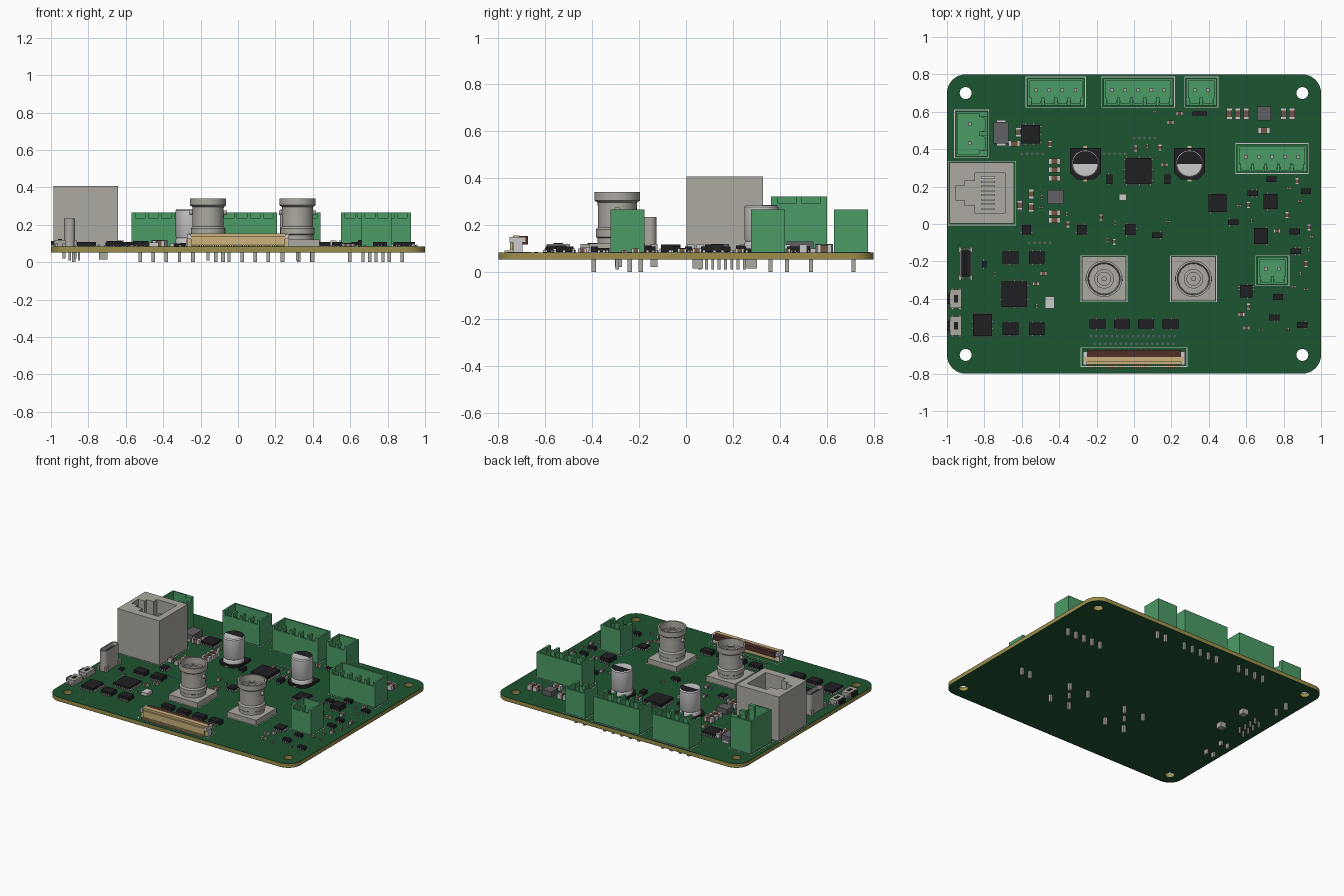
import bpy, bmesh, math, random
from mathutils import Matrix

if "Cube" in bpy.data.objects:
    bpy.data.objects.remove(bpy.data.objects["Cube"])

random.seed(4)
T = 0.083                     # top of the board
COL = dict(mask=(.012, .09, .03), core=(.33, .27, .07), green=(.07, .33, .13), black=(.014, .014, .016),
           metal=(.42, .40, .36), silver=(.6, .6, .62), tan=(.6, .45, .2), brown=(.08, .03, .02),
           part=(.17, .09, .06), white=(.75, .78, .75), grey=(.12, .12, .13), via=(.09, .13, .1))


def finish(ob, col):
    m = bpy.data.materials.get(col) or bpy.data.materials.new(col)
    m.diffuse_color = (*COL[col], 1)
    m.use_nodes = True
    m.node_tree.nodes["Principled BSDF"].inputs["Base Color"].default_value = m.diffuse_color
    ob.data.materials.clear()
    ob.data.materials.append(m)
    bpy.ops.object.select_all(action='DESELECT')
    ob.select_set(True)
    bpy.context.view_layer.objects.active = ob
    return ob


def from_bm(name, bm, col):
    me = bpy.data.meshes.new(name)
    bm.to_mesh(me)
    bm.free()
    ob = bpy.data.objects.new(name, me)
    bpy.context.collection.objects.link(ob)
    return finish(ob, col)


def boxes(name, items, col):
    """Many boxes in one mesh: (x, y, size x, size y, bottom, top)"""
    bm = bmesh.new()
    for x, y, sx, sy, z0, z1 in items:
        M = Matrix.Translation((x, y, (z0 + z1) / 2)) @ Matrix.Diagonal((sx, sy, z1 - z0, 1))
        bmesh.ops.create_cube(bm, size=1, matrix=M)
    return from_bm(name, bm, col)


def plate(name, loops, z0, z1, col, at=(0, 0), rot=0):
    """Filled outlines with holes, extruded from z0 to z1"""
    cu = bpy.data.curves.new(name, 'CURVE')
    cu.dimensions, cu.fill_mode, cu.extrude = '2D', 'BOTH', (z1 - z0) / 2
    for lp in loops:
        s = cu.splines.new('POLY')
        s.points.add(len(lp) - 1)
        for p, (x, y) in zip(s.points, lp):
            p.co = (x, y, 0, 1)
        s.use_cyclic_u = True
    ob = bpy.data.objects.new(name, cu)
    bpy.context.collection.objects.link(ob)
    ob.location, ob.rotation_euler = (*at, (z0 + z1) / 2), (0, 0, rot)
    finish(ob, col)
    bpy.ops.object.convert(target='MESH')
    bpy.ops.object.shade_smooth_by_angle(angle=math.radians(35))
    return ob


def lathe(name, prof, at, col):
    bm = bmesh.new()
    vs = [bm.verts.new((r, 0, z)) for r, z in prof]
    es = [bm.edges.new(p) for p in zip(vs, vs[1:])]
    bmesh.ops.spin(bm, geom=vs + es, cent=(0, 0, 0), axis=(0, 0, 1), angle=2 * math.pi, steps=40)
    bmesh.ops.remove_doubles(bm, verts=bm.verts, dist=1e-5)
    bmesh.ops.recalc_face_normals(bm, faces=bm.faces)
    ob = from_bm(name, bm, col)
    ob.location = (*at, 0)
    bpy.ops.object.shade_smooth_by_angle(angle=math.radians(35))


def rect(x, y, w, h, r=0):
    if not r:
        return [(x + a * w / 2, y + b * h / 2) for a, b in ((1, 1), (-1, 1), (-1, -1), (1, -1))]
    return [(x + a * (w / 2 - r) + r * math.cos(t), y + b * (h / 2 - r) + r * math.sin(t))
            for q, (a, b) in enumerate(((1, 1), (-1, 1), (-1, -1), (1, -1)))
            for t in [(q + i / 8) * math.pi / 2 for i in range(9)]]


def circle(x, y, r, n=32):
    return [(x + r * math.cos(i * 2 * math.pi / n), y + r * math.sin(i * 2 * math.pi / n)) for i in range(n)]


# Board: core with a mask layer on each side and four mounting holes
outline = [rect(0, 0, 2, 1.6, .1)] + [circle(x, y, .032) for x in (-.9, .9) for y in (-.7, .7)]
plate("board_core", outline, .055, T - .002, 'core')
plate("board_top_mask", outline, T - .002, T, 'mask')
plate("board_bottom_mask", outline, .053, .055, 'mask')

silk, pins, taken = [], [], []


def silk_frame(x, y, w, h):
    silk.extend([rect(x, y, w, h), rect(x, y, w - .008, h - .008)])
    taken.append((x, y, w, h))


# Pluggable terminal headers: shroud, castellated rim and contact pins
def terminal(name, x, y, n, pitch=.07, depth=.145, top=.266, rot=0):
    w = n * pitch + (.022 if rot == 0 else .037)
    h, t, step = depth / 2, .012, .03
    cells = [(i - (n - 1) / 2) * pitch for i in range(n)]
    inner = [(w / 2 - t, h - t), (-w / 2 + t, h - t), (-w / 2 + t, -h + .045)]
    for c in cells:
        k = pitch / 2
        inner += [(c - k * .85, -h + .045), (c - k * .6, -h + t), (c + k * .6, -h + t), (c + k * .85, -h + .045)]
    inner.append((w / 2 - t, -h + .045))
    plate(name + "_shroud", [rect(0, 0, w, depth), inner], T, top - step, 'green', (x, y), rot)
    rim = [(0, h - t / 2, w, t, top - step, top), (0, 0, w - .01, depth - .01, T, T + .05)]
    rim += [(s * (w - t) / 2, 0, t, depth, top - step, top) for s in (-1, 1)]
    rim += [((i - n / 2) * pitch, -h + .022, pitch * .25, .044, top - step, top) for i in range(n + 1)]
    ob = boxes(name + "_rim_and_floor", rim, 'green')
    ob.location, ob.rotation_euler = (x, y, 0), (0, 0, rot)
    ob = boxes(name + "_pins", [(c, .01, .018, .018, 0, top - .05) for c in cells], 'metal')
    ob.location, ob.rotation_euler = (x, y, 0), (0, 0, rot)
    silk_frame(x, y, *((w + .02, depth + .02) if rot == 0 else (depth + .02, w + .02)))


terminal("motor_terminal", -.418, .705, 4)
terminal("encoder_terminal", .022, .705, 5)
terminal("switch_terminal", .36, .705, 2)
terminal("sensor_terminal", .738, .35, 5)
terminal("brake_terminal", .74, -.25, 2)
terminal("power_terminal", -.868, .482, 2, .1016, .168, .322, math.pi / 2)

# Vertical network jack with stepped latch opening and contacts
cy = .165
half = [(-.69, .107), (-.85, .107), (-.85, .065), (-.905, .065), (-.905, .038), (-.955, .038)]
cavity = [(x, cy + y) for x, y in half] + [(x, cy - y) for x, y in reversed(half)]
plate("jack_shell", [rect(-.813, cy, .345, .325), cavity], .16, .408, 'metal')
boxes("jack_base", [(-.813, cy, .345, .325, T, .16)], 'metal')
boxes("jack_contacts", [(-.78, cy - .084 + i * .024, .075, .009, .16, .32) for i in range(8)], 'silver')
silk_frame(-.813, cy, .365, .345)
pins += [(-.9 + .05 * (i % 2), .06 + .027 * i, .012, .012, .01, T) for i in range(8)]
pins += [(-.72, cy + s * .115, .045, .045, .015, T) for s in (-1, 1)]

# Coaxial sockets
bnc = [(0, .12), (.085, .12), (.085, .145), (.092, .15), (.092, .18), (.083, .19), (.083, .295), (.097, .305),
       (.097, .342), (.086, .342), (.08, .2), (.052, .2), (.052, .3), (.035, .3), (.035, .22), (.013, .22),
       (.013, .285), (0, .285)]
for name, x in (("angle_socket", -.16), ("torque_socket", .318)):
    y = -.293
    lathe(name + "_barrel", bnc, (x, y), 'metal')
    boxes(name + "_base", [(x, y, .236, .236, T, .122)], 'metal')
    bm = bmesh.new()
    bmesh.ops.create_cone(bm, cap_ends=True, segments=16, radius1=.013, radius2=.013, depth=.2,
                          matrix=Matrix.Translation((x, y, .265)) @ Matrix.Rotation(math.pi / 2, 4, 'Y'))
    bmesh.ops.delete(bm, geom=[f for f in bm.faces if False], context='FACES')
    for v in list(bm.verts):      # two studs: keep the outer ends only
        v.co.x = v.co.x
    bmesh.ops.bisect_plane(bm, geom=bm.verts[:] + bm.edges[:] + bm.faces[:], plane_co=(x - .081, 0, 0), plane_no=(1, 0, 0))
    bmesh.ops.bisect_plane(bm, geom=bm.verts[:] + bm.edges[:] + bm.faces[:], plane_co=(x + .081, 0, 0), plane_no=(1, 0, 0))
    bmesh.ops.delete(bm, geom=[f for f in bm.faces if abs(f.calc_center_median().x - x) < .08], context='FACES')
    from_bm(name + "_studs", bm, 'metal')
    silk_frame(x, y, .25, .25)
    pins += [(x + a * .08, y + b * .1, .02, .02, 0, T) for a in (-1, 1) for b in (-1, 1)]
    pins.append((x, y, .016, .016, .01, T))

# Electrolytic capacitors
can = [(0, .1), (.073, .1), (.073, .122), (.068, .13), (.073, .138), (.073, .276), (.067, .284), (0, .284)]
for name, x in (("left_capacitor", -.26), ("right_capacitor", .297)):
    y, a, c = .322, .083, .035
    base = [(a, a), (-a, a), (-a, -a + c), (-a + c, -a), (a - c, -a), (a, -a + c)]
    plate(name + "_base", [base], T, .1, 'black', (x, y))
    lathe(name + "_can", can, (x, y), 'silver')
    plate(name + "_mark", [circle(0, 0, .067, 32)[:17]], .283, .2855, 'black', (x, y))
    boxes(name + "_tabs", [(x, y + s * .088, .02, .016, T, T + .006) for s in (-1, 1)], 'tan')
    taken.append((x, y, .19, .19))

# Upright data port
plate("port_shell", [rect(-.9, -.212, .058, .172, .027), rect(-.9, -.212, .046, .16, .021)], T, .234, 'metal')
boxes("port_tongue", [(-.9, -.212, .014, .12, T, .215), (-.9, -.212, .04, .14, T, .11)], 'black')
pins += [(-.9 + a * .03, -.212 + b * .075, .014, .03, .02, .12) for a in (-1, 1) for b in (-1, 1)]
taken.append((-.9, -.212, .09, .2))

# Side push buttons
for i, y in enumerate((-.4, -.545)):
    boxes(f"button_{i+1}_body", [(-.952, y, .062, .1, T, .12)] +
          [(-.95 + a * .02, y + b * .052, .016, .014, T, .1) for a in (-1, 1) for b in (-1, 1)], 'metal')
    boxes(f"button_{i+1}_plunger", [(-.99, y, .02, .055, .09, .114), (-.952, y, .02, .04, .118, .123)], 'black')
    taken.append((-.95, y, .11, .13))

# Flat cable connector: housing, dark latch, end clips and fifty leads
boxes("cable_housing", [(0, -.72, .53, .042, T, .13), (0, -.724, .53, .028, .12, .155),
                        (0, -.742, .5, .016, T + .01, .14)], 'tan')
boxes("cable_latch", [(0, -.692, .5, .036, .118, .153)], 'brown')
boxes("cable_end_clips", [(s * .262, -.718, .02, .07, .125, .15) for s in (-1, 1)] +
      [(s * .262, -.718, .024, .04, T, .13) for s in (-1, 1)], 'white')
boxes("cable_leads", [((i - 24.5) * .01, -.76, .005, .03, T, .092) for i in range(50)], 'tan')
silk_frame(0, -.712, .57, .105)

# Integrated circuits (x, y, width, depth, height) with leads all round
chips = [(-.64, -.375, .135, .135, .022), (-.81, -.54, .1, .12, .025), (.024, .283, .14, .14, .03),
         (-.553, .48, .1, .1, .025), (.447, .112, .095, .095, .025), (-.28, -.03, .05, .05, .02),
         (-.575, -.03, .05, .05, .02), (-.02, -.03, .058, .058, .02), (.6, -.36, .066, .066, .02)]
# Packages with leads on the two long sides
duals = [(x, y, .085, .065, .03) for x in (-.66, -.52) for y in (-.18, -.56)]
duals += [(x, -.535, .085, .05, .03) for x in (-.195, -.065, .065, .195)]
duals += [(.73, .12, .075, .08, .035), (.68, -.065, .075, .085, .035), (.125, -.06, .055, .03, .025),
          (.35, .59, .08, .022, .02), (-.8, -.215, .025, .035, .02)]
duals += [(x, y, .055, .03, .025) for x, y in ((.53, .01), (.635, .165), (.735, .24), (.86, -.04), (.865, -.145),
                                               (.92, .175), (.9, -.54), (.75, -.5), (.77, -.39))]
duals += [(x, .24, .032, .05, .03) for x in (-.13, .18)]
leads = []
for x, y, w, d, h in chips + duals:
    quad = (x, y, w, d, h) in chips
    n = max(2, int(w / .014))
    for i in range(n):
        o = (i - (n - 1) / 2) / n
        leads += [(x + o * w, y + s * (d / 2 + .003), .006, .014, T, T + .01) for s in (-1, 1)]
        if quad:
            leads += [(x + s * (w / 2 + .003), y + o * d, .014, .006, T, T + .01) for s in (-1, 1)]
    taken.append((x, y, w + .03, d + .03))
boxes("chip_bodies", [(x, y, w, d, T + .003, T + h) for x, y, w, d, h in chips + duals], 'black')
boxes("chip_leads", leads, 'silver')

# Inductors, diode, crystal and indicator
boxes("inductors", [(.695, .59, .075, .075, T, .12), (-.42, .145, .085, .075, T, .12)], 'grey')
boxes("diode", [(-.71, .487, .08, .115, T, .13)], 'grey')
boxes("diode_tabs", [(-.71, .487 + s * .06, .05, .02, T, .1) for s in (-1, 1)], 'silver')
boxes("crystal", [(-.45, -.42, .05, .065, T, .105)], 'white')
boxes("indicator", [(-.06, .143, .042, .034, T, .1)], 'white')
taken += [(.695, .59, .1, .1), (-.42, .145, .1, .1), (-.71, .487, .1, .15), (-.45, -.42, .07, .08), (-.06, .143, .05, .05)]

# Passives: larger ones placed, small ones scattered through the busy areas
body, ends = [], []


def passive(x, y, l, w, h, vertical):
    sx, sy = (w, l) if vertical else (l, w)
    body.append((x, y, sx, sy, T, T + h))
    for s in (-1, 1):
        e = (x, y + s * l * .4, w * 1.04, l * .24) if vertical else (x + s * l * .4, y, l * .24, w * 1.04)
        ends.append((*e, T, T + h + .001))
    taken.append((x, y, sx + .012, sy + .012))


for x in (.51, .555, .6, .8, .845):
    passive(x, .59, .06, .03, .032, True)
for x, y in ((.695, .5), (-.425, .335), (-.425, .29), (-.425, .245), (-.425, .06), (-.425, .02), (-.64, .43)):
    passive(x, y, .06, .03, .032, False)
for x, y in ((-.61, .1), (-.55, .09), (-.55, .16), (-.62, .49)):
    passive(x, y, .05, .028, .025, True)
areas = [(.55, .95, -.14, .23, 42), (.56, .93, -.58, -.2, 42), (-.8, -.45, -.62, -.12, 22), (-.12, .2, .16, .42, 14),
         (-.66, -.35, -.02, .22, 12), (-.3, .2, -.1, .08, 10), (.1, .25, .53, .6, 6), (-.68, -.44, .4, .58, 8)]
for x0, x1, y0, y1, count in areas:
    for _ in range(count):
        x, y = random.uniform(x0, x1), random.uniform(y0, y1)
        if all(abs(x - a) > w / 2 + .022 or abs(y - b) > d / 2 + .022 for a, b, w, d in taken):
            passive(x, y, *random.choice([(.036, .02, .016), (.022, .012, .01)]), random.random() < .5)
boxes("passive_bodies", body, 'part')
boxes("passive_ends", ends, 'silver')

# Through-board pins, printed outlines and rows of vias
boxes("through_pins", pins, 'metal')
plate("printed_outlines", silk, T, T + .001, 'white')
rows = [(-.23, -.6, 17), (-.21, -.64, 16), (.0, .46, 5), (-.16, .375, 5), (-.16, -.02, 0), (-.56, -.1, 5), (-.6, .375, 5)]
plate("vias", [circle(x + i * .028, y, .008, 8) for x, y, n in rows for i in range(n)], T, T + .001, 'via')
